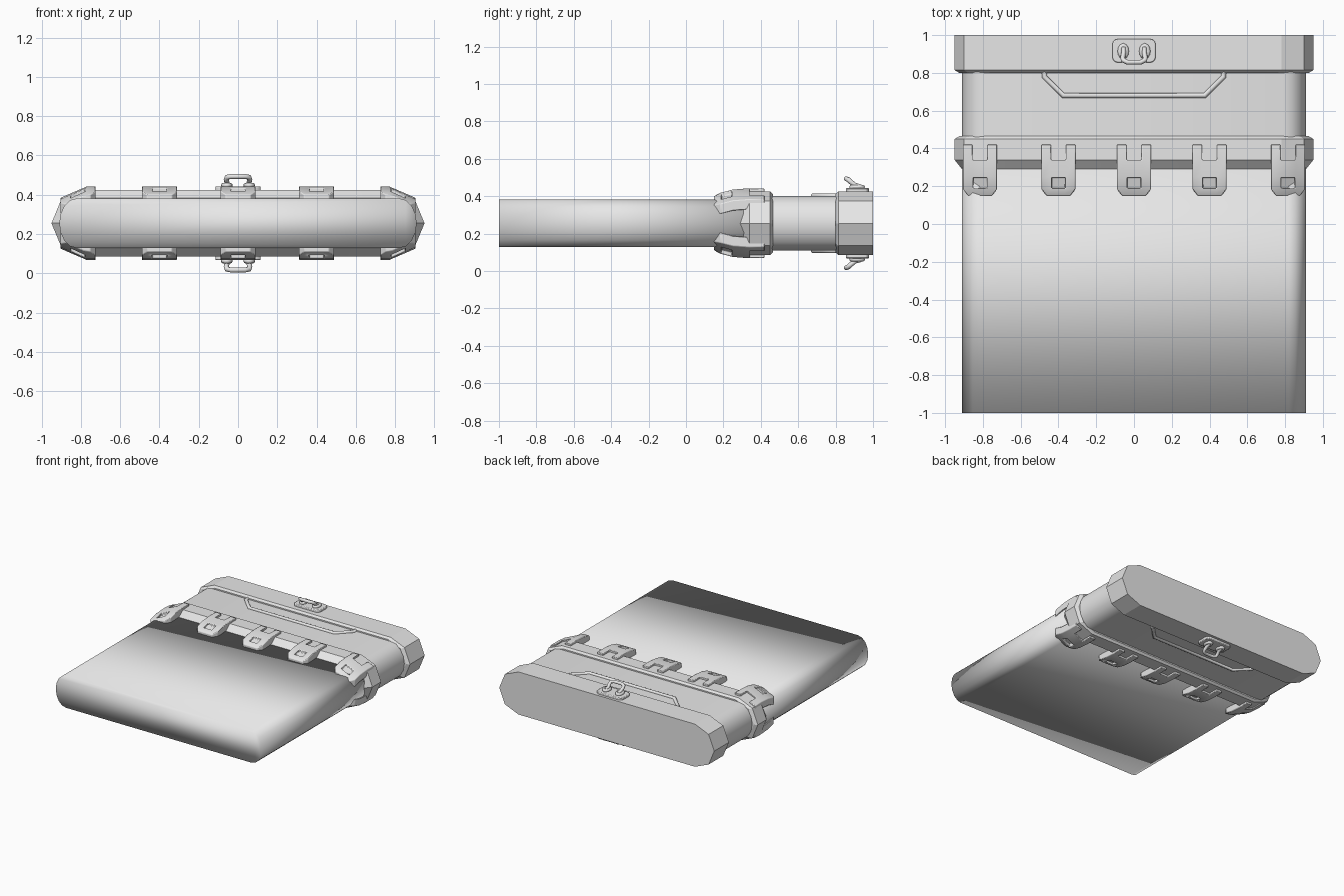
import bpy, bmesh
from math import cos, sin, pi, radians
from mathutils import Vector

if "Cube" in bpy.data.objects:
    bpy.data.objects.remove(bpy.data.objects["Cube"])

MID = 0.255  # height of the plane the whole case is mirrored about

grey = bpy.data.materials.new("plain_grey")
grey.use_nodes = True
grey.diffuse_color = (0.8, 0.8, 0.8, 1)
grey.node_tree.nodes["Principled BSDF"].inputs["Base Color"].default_value = (0.8, 0.8, 0.8, 1)


def add(name, mesh, mirror=False, bevel=0.0, segments=2, angle=30):
    """Place a mesh at the mid plane, with optional bevel and top/bottom mirror."""
    ob = bpy.data.objects.new(name, mesh)
    bpy.context.collection.objects.link(ob)
    ob.location.z = MID
    mesh.materials.clear()
    mesh.materials.append(grey)
    bpy.ops.object.select_all(action='DESELECT')
    ob.select_set(True)
    bpy.context.view_layer.objects.active = ob
    if angle is None:
        bpy.ops.object.shade_smooth()
    else:
        bpy.ops.object.shade_smooth_by_angle(angle=radians(angle))
    if bevel:
        mod = ob.modifiers.new("bevel", 'BEVEL')
        mod.width, mod.segments = bevel, segments
        mod.limit_method, mod.angle_limit = 'ANGLE', radians(35)
    if mirror:
        mod = ob.modifiers.new("mirror", 'MIRROR')
        mod.use_axis = (False, False, True)
    return ob


def to_mesh(bm, name):
    bmesh.ops.recalc_face_normals(bm, faces=bm.faces)
    mesh = bpy.data.meshes.new(name)
    bm.to_mesh(mesh)
    bm.free()
    return mesh


def section(w, h, inset, n):
    """Flat slab outline in x and z with rounded or faceted ends."""
    quarter = [(w - inset + inset * cos(i * pi / 2 / n), h * sin(i * pi / 2 / n))
               for i in range(n + 1)]
    half = quarter + [(-x, z) for x, z in reversed(quarter)]
    return half + [(x, -z) for x, z in reversed(half[1:-1])]


def loft(name, rings, n, angle=30):
    """Join rings of (y, half width, half height, corner inset) and cap them."""
    bm = bmesh.new()
    loops = [[bm.verts.new((x, y, z)) for x, z in section(w, h, inset, n)]
             for y, w, h, inset in rings]
    for a, b in zip(loops, loops[1:]):
        for i in range(len(a)):
            j = (i + 1) % len(a)
            bm.faces.new((a[i], a[j], b[j], b[i]))
    bm.faces.new(loops[0])
    bm.faces.new(loops[-1])
    return add(name, to_mesh(bm, name), angle=angle)


def tube(name, points, radius, closed=False):
    """Round rod along a path, mirrored to the underside."""
    cu = bpy.data.curves.new(name + "_path", 'CURVE')
    cu.dimensions = '3D'
    cu.bevel_depth, cu.bevel_resolution, cu.use_fill_caps = radius, 2, True
    sp = cu.splines.new('POLY')
    sp.points.add(len(points) - 1)
    for p, co in zip(sp.points, points):
        p.co = (*co, 1)
    sp.use_cyclic_u = closed
    tmp = bpy.data.objects.new(name + "_path", cu)
    bpy.context.collection.objects.link(tmp)
    graph = bpy.context.evaluated_depsgraph_get()
    mesh = bpy.data.meshes.new_from_object(tmp.evaluated_get(graph))
    bpy.data.objects.remove(tmp)
    return add(name, mesh, mirror=True, angle=50)


# Main slab, neck, collar and rear cap
loft("body", [(-1, 0.91, 0.127, 0.09), (0.36, 0.91, 0.127, 0.09)], 4, angle=None)
loft("neck", [(0.4, 0.91, 0.145, 0.12), (0.85, 0.91, 0.145, 0.12)], 4)
loft("collar", [(0.29, 0.91, 0.128, 0.14), (0.34, 0.95, 0.17, 0.17),
                (0.45, 0.95, 0.17, 0.17), (0.465, 0.925, 0.155, 0.16)], 2, angle=20)
loft("rear_cap", [(0.80, 0.925, 0.155, 0.16), (0.815, 0.95, 0.17, 0.17),
                  (1.0, 0.95, 0.17, 0.17)], 2, angle=20)


# Clasps: forked plates with a sunk window, bent over the collar corner
def clasp(name, cx):
    cols = (-0.09, -0.04, 0.04, 0.09)
    rows = ((0.15, 0.145), (0.185, 0.163), (0.25, 0.18), (0.34, 0.187), (0.42, 0.185))
    bm = bmesh.new()
    grid = []
    for r, (y, z) in enumerate(rows):
        line = []
        for x in cols:
            wx = cx + x * (0.7 if r == 0 else 1)
            drop = 0.45 * max(0, abs(wx) - 0.775)
            line.append(bm.verts.new((wx, y, z - drop)))
        grid.append(line)
    window = None
    for r in range(4):
        for c in range(3):
            if (r, c) == (3, 1):
                continue
            f = bm.faces.new((grid[r][c], grid[r][c + 1], grid[r + 1][c + 1], grid[r + 1][c]))
            if (r, c) == (1, 1):
                window = f
    solid = bmesh.ops.extrude_face_region(bm, geom=list(bm.faces), use_keep_orig=True)
    for v in solid["geom"]:
        if isinstance(v, bmesh.types.BMVert):
            v.co.z -= 0.055
    bmesh.ops.recalc_face_normals(bm, faces=bm.faces)
    bmesh.ops.inset_individual(bm, faces=[window], thickness=0.006)
    hole = bmesh.ops.extrude_discrete_faces(bm, faces=[window])["faces"][0]
    for v in hole.verts:
        v.co.z -= 0.02
    add(name, to_mesh(bm, name), mirror=True, bevel=0.009)


for label, cx in (("far_right", -0.815), ("right", -0.4), ("centre", 0),
                  ("left", 0.4), ("far_left", 0.815)):
    clasp("clasp_" + label, cx)

# Raised trim outline on the neck
tube("neck_trim", [(s * x, y, 0.146) for s, pts in
                   ((-1, ((0.475, 0.82), (0.475, 0.78), (0.375, 0.68))),
                    (1, ((0.375, 0.68), (0.475, 0.78), (0.475, 0.82)))) for x, y in pts], 0.014)

# Latch plate on the cap
bm = bmesh.new()
bmesh.ops.create_cube(bm, size=1)
for v in bm.verts:
    v.co = Vector((v.co.x * 0.23, 0.917 + v.co.y * 0.125, 0.173 + v.co.z * 0.03))
upright = [e for e in bm.edges if abs(e.verts[0].co.z - e.verts[1].co.z) > 0.01]
bmesh.ops.bevel(bm, geom=upright, offset=0.03, segments=3, profile=0.5, affect='EDGES')
add("latch_plate", to_mesh(bm, "latch_plate"), mirror=True, bevel=0.006)

# Two eyelets and the swinging bail that hooks through them
for side, s in (("right", -1), ("left", 1)):
    tube("latch_eyelet_" + side,
         [(s * 0.057 + 0.018 * cos(a), 0.915 + 0.03 * sin(a), 0.193)
          for a in (i * pi / 6 for i in range(12))], 0.012, closed=True)
arm = ((0.055, 0.935, 0.195), (0.055, 0.905, 0.202), (0.06, 0.88, 0.222),
       (0.057, 0.867, 0.234), (0.035, 0.856, 0.238))
tube("latch_bail", [(-x, y, z) for x, y, z in arm] + list(reversed(arm)), 0.013)
